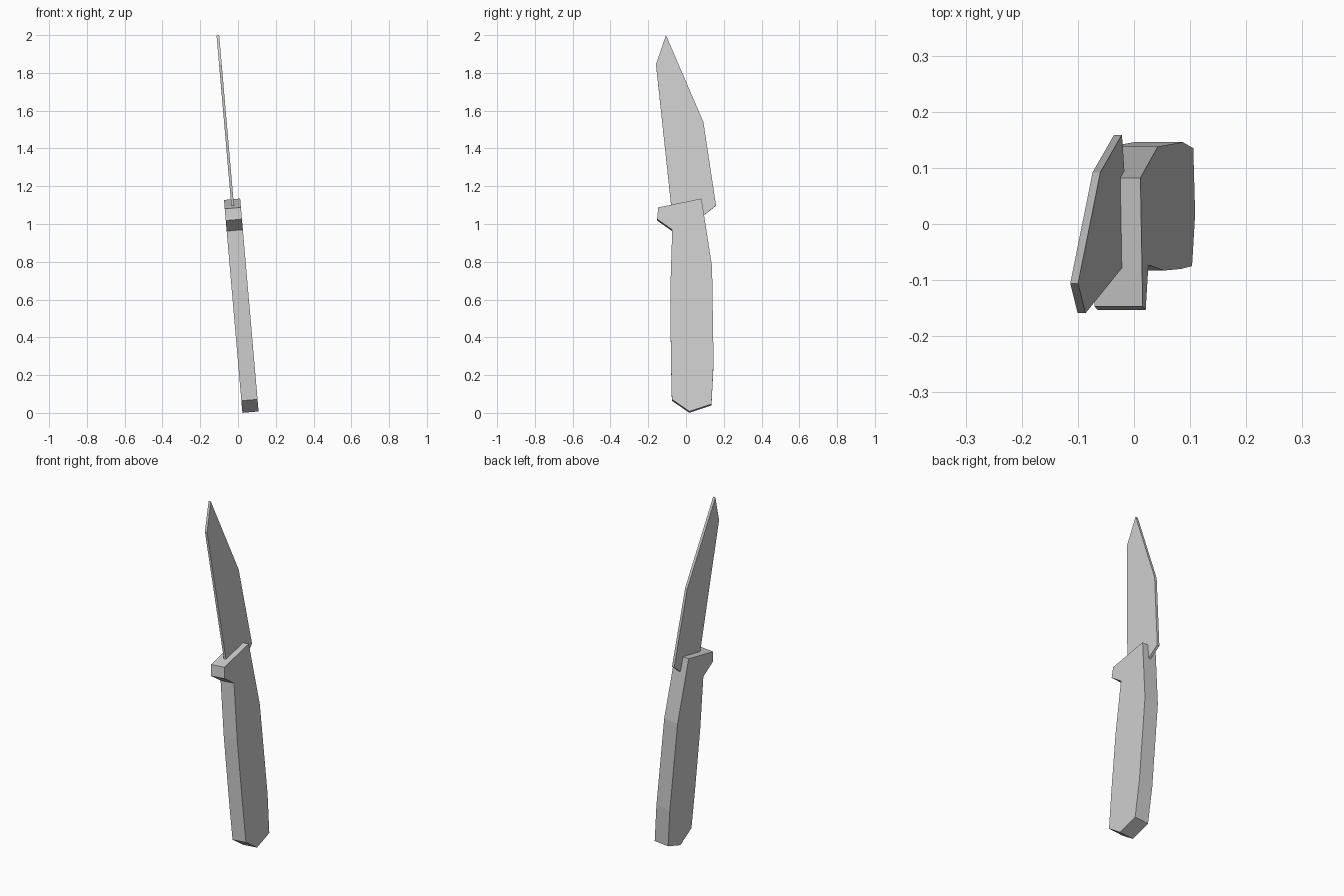
import bpy, bmesh, math
from mathutils import Matrix

cube = bpy.data.objects.get("Cube")
if cube:
    bpy.data.objects.remove(cube, do_unlink=True)

# One flat grey for the whole knife
grey = bpy.data.materials.new("plain grey")
grey.use_nodes = True
colour = (0.62, 0.62, 0.62, 1)
grey.diffuse_color = colour
grey.node_tree.nodes["Principled BSDF"].inputs["Base Color"].default_value = colour

# The knife leans sideways about the y axis
LEAN = math.radians(-4.95)
PLACE = Matrix.Translation((0.0665, 0, 0)) @ Matrix.Rotation(LEAN, 4, 'Y')


def plate(name, profile, thickness):
    """Extrude a (y, z) profile evenly to both sides, then lean it."""
    bm = bmesh.new()
    verts = [bm.verts.new((-thickness / 2, y, z / math.cos(LEAN))) for y, z in profile]
    face = bm.faces.new(verts)
    ext = bmesh.ops.extrude_face_region(bm, geom=[face])
    moved = [v for v in ext["geom"] if isinstance(v, bmesh.types.BMVert)]
    bmesh.ops.translate(bm, verts=moved, vec=(thickness, 0, 0))
    bmesh.ops.recalc_face_normals(bm, faces=bm.faces)
    bm.transform(PLACE)
    mesh = bpy.data.meshes.new(name)
    bm.to_mesh(mesh)
    bm.free()
    mesh.materials.append(grey)
    obj = bpy.data.objects.new(name, mesh)
    bpy.context.collection.objects.link(obj)
    return obj


# Handle with pointed butt and front finger guard
plate("handle", [
    (0.018, 0.004), (0.135, 0.043), (0.146, 0.26), (0.138, 0.77),
    (0.082, 1.131), (-0.147, 1.084), (-0.153, 1.022), (-0.073, 0.966),
    (-0.083, 0.65), (-0.08, 0.29), (-0.075, 0.068)], 0.086)

# Thin blade, its tail sunk into the handle and poking out behind
plate("blade", [
    (-0.106, 1.999), (-0.159, 1.845), (-0.078, 1.09), (-0.06, 1.04),
    (0.087, 1.04), (0.159, 1.097), (0.092, 1.54)], 0.014)
